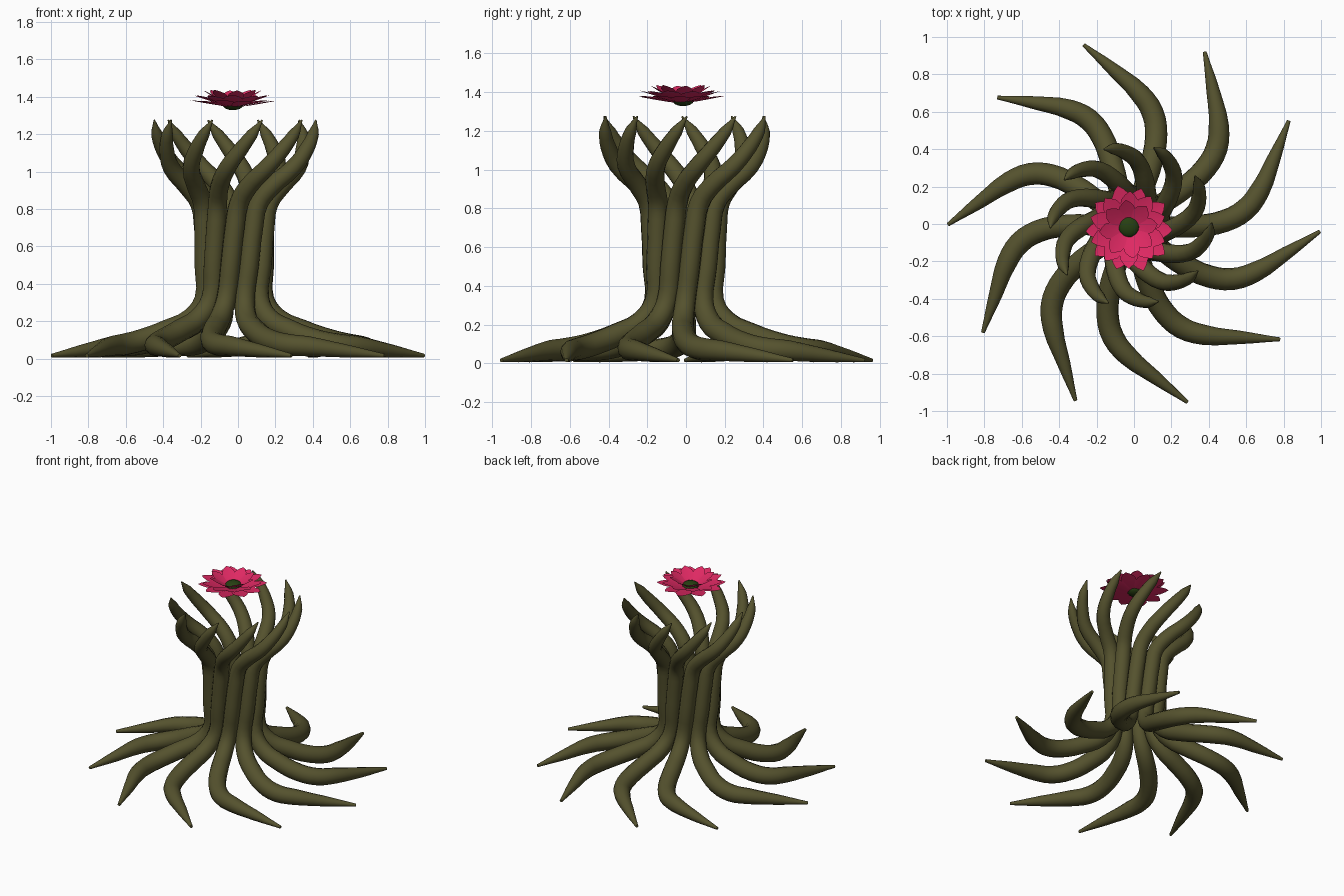
import bpy, bmesh, math, random
from math import sin, cos, radians, pi

if "Cube" in bpy.data.objects:
    bpy.data.objects.remove(bpy.data.objects["Cube"])
random.seed(3)


def material(name, rgb):
    m = bpy.data.materials.new(name)
    m.diffuse_color = (*rgb, 1)
    m.use_nodes = True
    m.node_tree.nodes["Principled BSDF"].inputs["Base Color"].default_value = m.diffuse_color
    return m


BARK = material("bark", (0.09, 0.084, 0.027))
PINK = material("petal_pink", (0.74, 0.022, 0.125))
GREEN = material("dark_green", (0.02, 0.05, 0.006))
CX, CY = -0.02, -0.01      # axis of the trunk and crown

# One stem from root tip to branch tip: radius, angle offset, height, thickness
STEM = [
    (0.995, 0, 0.016, 0.010), (0.83, -8.5, 0.042, 0.036),
    (0.70, -19, 0.066, 0.054), (0.61, -26, 0.075, 0.059),
    (0.50, -31, 0.100, 0.060), (0.36, -34, 0.150, 0.060),
    (0.23, -35, 0.215, 0.057), (0.160, -31, 0.32, 0.053),
    (0.163, -23, 0.50, 0.053), (0.170, -15, 0.70, 0.053),
    (0.187, -8, 0.83, 0.052), (0.25, 2, 0.92, 0.050),
    (0.345, 14, 1.02, 0.046), (0.395, 25, 1.12, 0.040),
    (0.420, 33, 1.20, 0.031), (0.432, 40, 1.275, 0.004),
]
# Small sideways shift of each root tip, in degrees
ROOT_SHIFT = [0, 0, -2, 0, -4.5, 2.5, 2, 2, 1, 0]


def make_stem(name, base, shift):
    curve = bpy.data.curves.new(name, 'CURVE')
    curve.dimensions = '3D'
    curve.bevel_depth = 1.0
    curve.bevel_resolution = 4
    curve.use_fill_caps = True
    curve.resolution_u = 3
    sp = curve.splines.new('BEZIER')
    sp.bezier_points.add(len(STEM) - 1)
    for i, (p, (r, a, z, t)) in enumerate(zip(sp.bezier_points, STEM)):
        w = min(1, max(0, (r - 0.25) / 0.5)) if i < 7 else 0
        ang = radians(base + a + shift * w)
        k = min(1, max(0, (0.9 - r) / 0.6))
        p.co = (CX * k + r * cos(ang), CY * k + r * sin(ang), z)
        p.radius = t
        p.handle_left_type = p.handle_right_type = 'AUTO'
    tmp = bpy.data.objects.new(name + "_path", curve)
    bpy.context.collection.objects.link(tmp)
    dg = bpy.context.evaluated_depsgraph_get()
    mesh = bpy.data.meshes.new_from_object(tmp.evaluated_get(dg))
    bpy.data.objects.remove(tmp)
    mesh.materials.clear()
    mesh.materials.append(BARK)
    for f in mesh.polygons:
        f.use_smooth = True
    ob = bpy.data.objects.new(name, mesh)
    bpy.context.collection.objects.link(ob)


# Ten twisting stems make roots, trunk and branches
for i, shift in enumerate(ROOT_SHIFT):
    make_stem(f"stem_{i + 1}", -2.3 + 36 * i, shift)

# Flower: rings of cupped pointed petals
FX, FY = -0.027, -0.025
OUTLINE = [(0.0, 0.25), (0.3, 0.7), (0.55, 1.0), (0.75, 0.9), (0.9, 0.48), (1.0, 0.04)]


def petal_ring(name, count, length, half, z0, rise, offset):
    bm = bmesh.new()
    for i in range(count):
        a = 2 * pi * i / count + offset + random.uniform(-0.06, 0.06)
        ln = length * random.uniform(0.96, 1.03)
        rows = []
        for t, w in OUTLINE:
            row = []
            for s in (-1, 0, 1):
                x, y = 0.02 + (ln - 0.02) * t, s * w * half
                z = z0 + rise * t ** 1.2 + abs(s) * 0.006 * w + 0.003 * (i % 2)
                row.append(bm.verts.new((FX + x * cos(a) - y * sin(a),
                                         FY + x * sin(a) + y * cos(a), z)))
            rows.append(row)
        for p, q in zip(rows, rows[1:]):
            for j in (0, 1):
                bm.faces.new((p[j], q[j], q[j + 1], p[j + 1]))
    mesh = bpy.data.meshes.new(name)
    bm.to_mesh(mesh)
    bm.free()
    mesh.materials.append(PINK)
    for f in mesh.polygons:
        f.use_smooth = True
    bpy.context.collection.objects.link(bpy.data.objects.new(name, mesh))


petal_ring("outer_petals", 10, 0.232, 0.052, 1.344, 0.034, 0.0)
petal_ring("middle_petals", 10, 0.208, 0.050, 1.350, 0.055, pi / 10)
petal_ring("inner_petals", 8, 0.155, 0.044, 1.355, 0.078, 0.1)

# Flower centre
bpy.ops.mesh.primitive_uv_sphere_add(segments=20, ring_count=12, radius=1,
                                     location=(FX, FY + 0.01, 1.36))
core = bpy.context.object
core.name = "flower_centre"
core.scale = (0.057, 0.057, 0.032)
core.data.materials.append(GREEN)
bpy.ops.object.shade_smooth()
